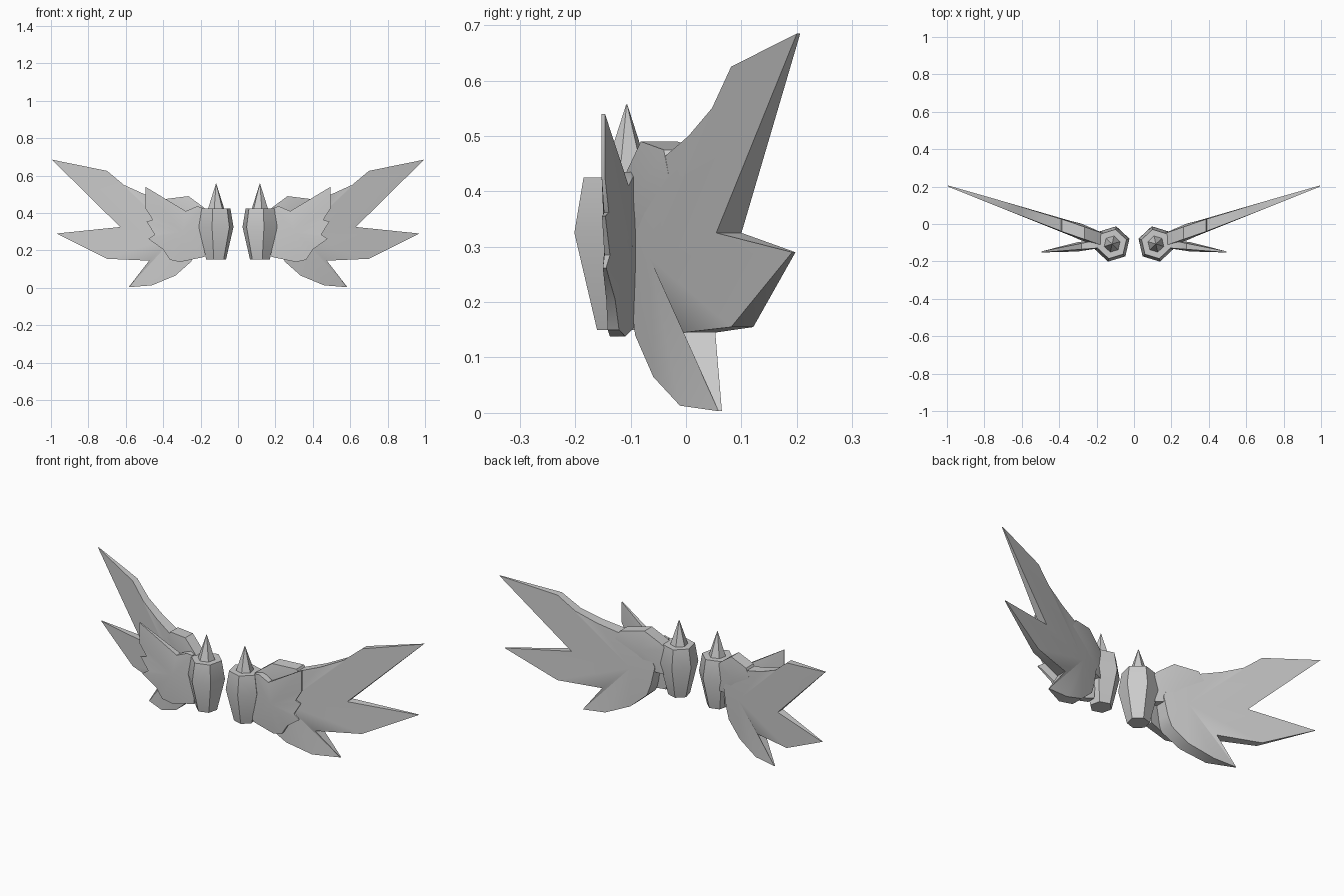
import bpy, bmesh, math

cube = bpy.data.objects.get("Cube")
if cube:
    bpy.data.objects.remove(cube, do_unlink=True)

# One plain grey for everything
grey = bpy.data.materials.new("plain grey")
grey.use_nodes = True
grey.diffuse_color = (0.6, 0.6, 0.6, 1)
grey.node_tree.nodes["Principled BSDF"].inputs["Base Color"].default_value = (0.6, 0.6, 0.6, 1)


def finish(name, bm):
    """Turn a bmesh into a shaded object mirrored across x = 0."""
    bmesh.ops.recalc_face_normals(bm, faces=bm.faces)
    mesh = bpy.data.meshes.new(name)
    bm.to_mesh(mesh)
    bm.free()
    mesh.materials.append(grey)
    ob = bpy.data.objects.new(name, mesh)
    bpy.context.scene.collection.objects.link(ob)
    bpy.ops.object.select_all(action='DESELECT')
    ob.select_set(True)
    bpy.context.view_layer.objects.active = ob
    bpy.ops.object.shade_smooth_by_angle(angle=math.radians(35))
    mirror = ob.modifiers.new("Mirror", 'MIRROR')
    mirror.use_mirror_merge = False
    return ob


def blade(name, outline, centre, bulge, plane, rim):
    """Flat blade: an (x, z) outline on a slanted plane, swollen at its centre."""
    bm = bmesh.new()
    sides = []
    for s in (-1, 1):
        ring = [bm.verts.new((x, plane(x) + s * rim(x, z), z)) for x, z in outline]
        cx, cz = centre
        mid = bm.verts.new((cx, plane(cx) + s * bulge, cz))
        for i, v in enumerate(ring):
            bm.faces.new((v, ring[(i + 1) % len(ring)], mid))
        sides.append(ring)
    a, b = sides
    for i in range(len(a)):
        j = (i + 1) % len(a)
        bm.faces.new((a[i], a[j], b[j], b[i]))
    return finish(name, bm)


def lathe(name, profile, centre, sides, turn):
    """Faceted upright body from (radius, z) rings."""
    bm = bmesh.new()
    rings = []
    for r, z in profile:
        rings.append([bm.verts.new((centre[0] + r * math.cos(turn + math.tau * k / sides),
                                    centre[1] + r * math.sin(turn + math.tau * k / sides), z))
                      for k in range(sides)])
    for lo, hi in zip(rings, rings[1:]):
        for k in range(sides):
            n = (k + 1) % sides
            bm.faces.new((lo[k], lo[n], hi[n], hi[k]))
    bm.faces.new(rings[0])
    bm.faces.new(rings[-1])
    return finish(name, bm)


def wing_plane(x):
    return -0.14 + 0.345 * x


# Six-sided hub with a spike on top
HUB = (0.117, -0.107)
TURN = math.radians(43)
lathe("hub", [(0.055, 0.15), (0.097, 0.325), (0.08, 0.425)], HUB, 6, TURN)
lathe("hub_spike", [(0.046, 0.42), (0.001, 0.557)], HUB, 6, TURN)

# Three-pointed rear wing, thin at its tips
wing_outline = [(0.995, 0.685), (0.70, 0.625), (0.61, 0.55), (0.50, 0.50), (0.38, 0.46),
                (0.27, 0.43), (0.21, 0.30), (0.23, 0.20), (0.25, 0.14), (0.335, 0.065),
                (0.46, 0.013), (0.585, 0.003), (0.475, 0.145), (0.70, 0.155),
                (0.97, 0.29), (0.63, 0.325)]


def wing_rim(x, z):
    if x > 0.9 or z < 0.005:
        return 0.003
    return 0.008 + 0.04 * (1 - x)


blade("rear_wing", wing_outline, (0.33, 0.28), 0.04, wing_plane, wing_rim)

# Strut that joins the wing to the hub
strut_outline = [(0.15, 0.40), (0.19, 0.435), (0.265, 0.49), (0.385, 0.475),
                 (0.41, 0.43), (0.26, 0.28), (0.15, 0.26)]
blade("wing_strut", strut_outline, (0.28, 0.39), 0.045, wing_plane, lambda x, z: 0.033)

# Jagged front plate
plate_outline = [(0.495, 0.54), (0.495, 0.425), (0.455, 0.362), (0.49, 0.355),
                 (0.445, 0.285), (0.48, 0.262), (0.40, 0.205), (0.365, 0.15),
                 (0.31, 0.138), (0.18, 0.165), (0.17, 0.30), (0.19, 0.43),
                 (0.22, 0.435), (0.28, 0.41)]
blade("front_plate", plate_outline, (0.30, 0.30), 0.025,
      lambda x: -0.08 - 0.14 * x, lambda x, z: max(0.003, 0.034 - 0.065 * x))
